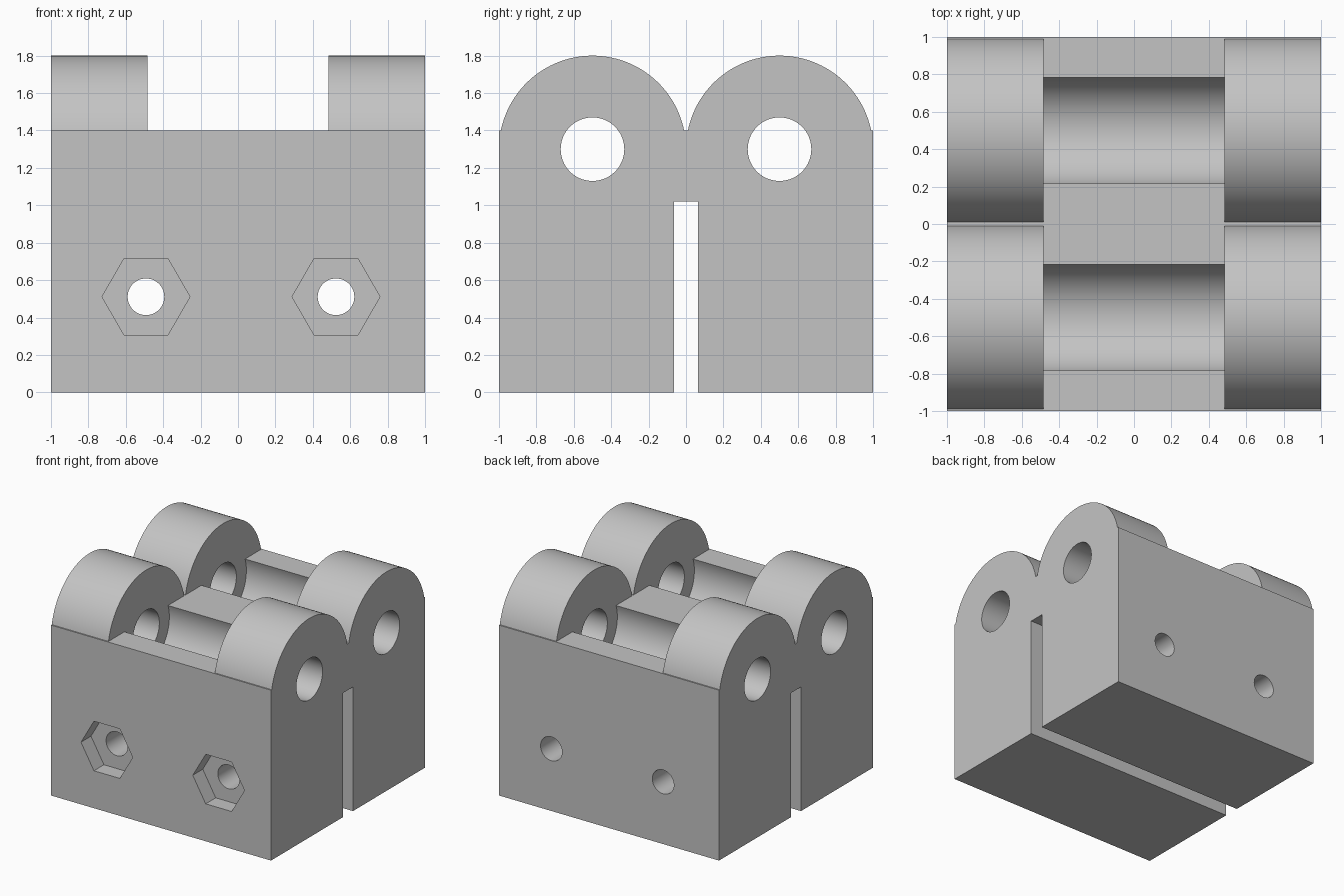
import bpy, bmesh
from math import pi, sin, cos, asin, radians

cube = bpy.data.objects.get("Cube")
if cube:
    bpy.data.objects.remove(cube, do_unlink=True)

PIN_Z, TOP_Z = 1.3, 1.4      # pin axis height, block top height
PIN_Y = 0.5                  # pin axes sit at +/- this
LUG_R, GROOVE_R, PIN_R = 0.5, 0.3, 0.17
LUG_INNER = 0.484            # inner face of the lugs
BOLT_X, BOLT_Z = (-0.492, 0.524), 0.511


def arc(cx, cy, r, start, end, steps):
    """Points along an arc, both ends included."""
    angles = [start + (end - start) * i / steps for i in range(steps + 1)]
    return [(cx + r * cos(a), cy + r * sin(a)) for a in angles]


def circle(cx, cy, r, sides):
    return arc(cx, cy, r, 0, 2 * pi, sides)[:-1]


def prism(name, outline, axis, lo, hi):
    """Extrude a closed outline along x (outline is y,z) or y (outline is x,z)."""
    def place(p, d):
        return (d, p[0], p[1]) if axis == "x" else (p[0], d, p[1])
    bm = bmesh.new()
    rings = [[bm.verts.new(place(p, d)) for p in outline] for d in (lo, hi)]
    for ring in rings:
        bm.faces.new(ring)
    n = len(outline)
    for i in range(n):
        j = (i + 1) % n
        bm.faces.new((rings[0][i], rings[0][j], rings[1][j], rings[1][i]))
    bmesh.ops.recalc_face_normals(bm, faces=bm.faces)
    mesh = bpy.data.meshes.new(name)
    bm.to_mesh(mesh)
    bm.free()
    obj = bpy.data.objects.new(name, mesh)
    bpy.context.collection.objects.link(obj)
    return obj


def cut(target, cutter):
    cutter.hide_render = True
    mod = target.modifiers.new("cut", "BOOLEAN")
    mod.operation = "DIFFERENCE"
    mod.solver = "EXACT"
    mod.object = cutter
    bpy.context.view_layer.objects.active = target
    bpy.ops.object.modifier_apply(modifier=mod.name)
    bpy.data.objects.remove(cutter, do_unlink=True)


# Block with round lugs on top and a slot from below
a = asin((TOP_Z - PIN_Z) / LUG_R)
outline = [(-1, 0), (-0.065, 0), (-0.065, 1.02), (0.065, 1.02), (0.065, 0), (1, 0), (1, TOP_Z)]
for y in (PIN_Y, -PIN_Y):
    outline += arc(y, PIN_Z, LUG_R, a, pi - a, 64)
outline.append((-1, TOP_Z))
block = prism("hinge_block", outline, "x", -1, 1)

# Open middle between the lugs, with two round grooves in its floor
b = asin((TOP_Z - PIN_Z) / GROOVE_R)
notch = [(-1.2, TOP_Z)]
for y in (-PIN_Y, PIN_Y):
    notch += arc(y, PIN_Z, GROOVE_R, pi - b, 2 * pi + b, 64)
notch += [(1.2, TOP_Z), (1.2, 2), (-1.2, 2)]
cut(block, prism("notch_cutter", notch, "x", -LUG_INNER, LUG_INNER))

# Pin holes through the lugs
for y in (-PIN_Y, PIN_Y):
    cut(block, prism("pin_cutter", circle(y, PIN_Z, PIN_R, 64), "x", -1.2, 1.2))

# Bolt holes with hexagonal nut recesses in the front
for x in BOLT_X:
    cut(block, prism("bolt_cutter", circle(x, BOLT_Z, 0.098, 48), "y", -1.2, 1.2))
    cut(block, prism("nut_cutter", circle(x, BOLT_Z, 0.235, 6), "y", -1.2, -0.87))

# Plain grey material
grey = bpy.data.materials.new("plain grey")
grey.use_nodes = True
colour = (0.55, 0.55, 0.55, 1)
grey.diffuse_color = colour
grey.node_tree.nodes["Principled BSDF"].inputs["Base Color"].default_value = colour
block.data.materials.clear()
block.data.materials.append(grey)

bpy.ops.object.select_all(action="DESELECT")
block.select_set(True)
bpy.context.view_layer.objects.active = block
bpy.ops.object.shade_smooth_by_angle(angle=radians(30))
